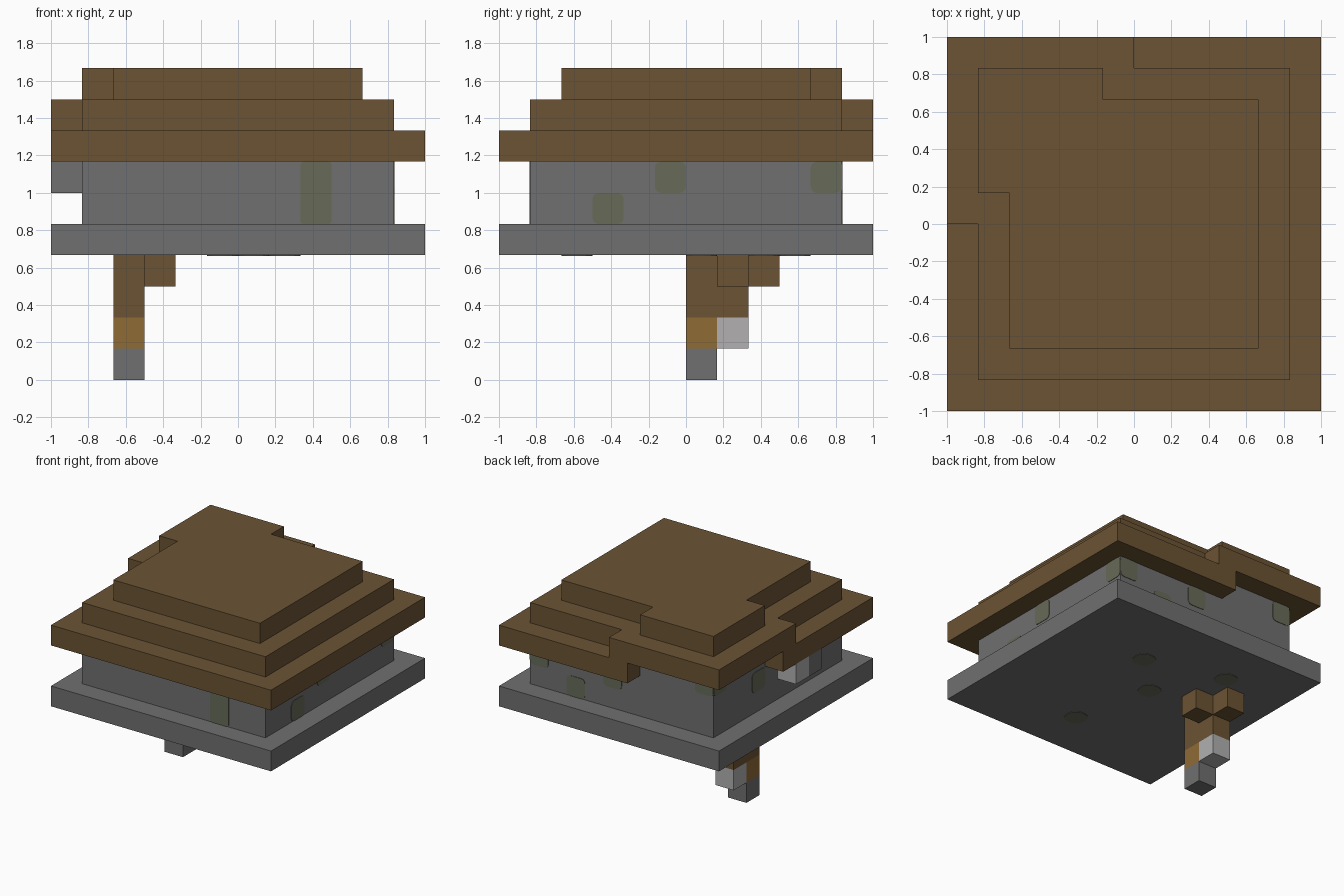
import bpy
import bmesh
from math import cos, sin, pi
from mathutils import Vector

U = 1 / 6  # one block

cube = bpy.data.objects.get("Cube")
if cube:
    bpy.data.objects.remove(cube, do_unlink=True)


def material(name, r, g, b):
    m = bpy.data.materials.new(name)
    m.use_nodes = True
    m.diffuse_color = (r, g, b, 1)
    m.node_tree.nodes["Principled BSDF"].inputs["Base Color"].default_value = (r, g, b, 1)
    return m


WOOD = material("brown wood", 0.147, 0.087, 0.034)
STONE = material("grey stone", 0.162, 0.162, 0.162)
MOSS = material("moss green", 0.135, 0.147, 0.097)
GOLD = material("golden wood", 0.275, 0.147, 0.036)
PALE = material("pale grey", 0.445, 0.434, 0.434)


def solid(name, base, depth, mat):
    """Extrude a planar outline along a vector."""
    bm = bmesh.new()
    face = bm.faces.new([bm.verts.new(p) for p in base])
    new = bmesh.ops.extrude_face_region(bm, geom=[face], use_keep_orig=True)["geom"]
    bmesh.ops.translate(bm, vec=depth, verts=[v for v in new if isinstance(v, bmesh.types.BMVert)])
    bmesh.ops.recalc_face_normals(bm, faces=bm.faces)
    mesh = bpy.data.meshes.new(name)
    bm.to_mesh(mesh)
    bm.free()
    mesh.materials.append(mat)
    obj = bpy.data.objects.new(name, mesh)
    bpy.context.collection.objects.link(obj)
    return obj


def layer(name, outline, z0, z1, mat):
    base = [Vector((x, y, z0)) * U for x, y in outline]
    return solid(name, base, Vector((0, 0, (z1 - z0) * U)), mat)


def rect(x0, y0, x1, y1):
    return [(x0, y0), (x1, y0), (x1, y1), (x0, y1)]


def patch(name, centre, normal, height=1, radius=0.3):
    """Thin rounded plate lying on a surface, in block units."""
    n = Vector(normal)
    side = Vector((0, 1, 0)) if n.x else Vector((1, 0, 0))
    up = n.cross(side)
    # up runs along z on walls and along y on the underside
    w, h = 0.5 - radius, height / 2 - radius
    base = []
    for q, (a, b) in enumerate([(1, 1), (-1, 1), (-1, -1), (1, -1)]):
        for k in range(4):
            t = (q + k / 3) * pi / 2
            base.append((Vector(centre) + side * (a * w + radius * cos(t))
                         + up * (b * h + radius * sin(t))) * U)
    solid(name, base, n * 0.004, MOSS)


# Floor slab and walls, with the raised back corner
layer("floor_slab", rect(-6, -6, 6, 6), 4, 5, STONE)
layer("walls", rect(-5, -5, 5, 5), 5, 7, STONE)
layer("raised_wall_corner", [(-1, 4), (-1, 5), (-5, 5), (-5, 1), (-4, 1), (-4, 4)], 7, 8, STONE)

# Stepped roof, lifted one block at the back corner
layer("roof_eave", [(-6, -6), (6, -6), (6, 6), (-1, 6), (-1, 4), (-4, 4), (-4, 1), (-6, 1)], 7, 8, WOOD)
layer("roof_middle", [(-5, -5), (5, -5), (5, 5), (0, 5), (0, 6), (-6, 6), (-6, 0), (-5, 0)], 8, 9, WOOD)
layer("roof_top", [(-4, -4), (4, -4), (4, 4), (-1, 4), (-1, 5), (-5, 5), (-5, 1), (-4, 1)], 9, 10, WOOD)

# Small bracket on the side wall
layer("bracket_stone", rect(-6, -2, -5, -1), 6, 7, STONE)
layer("bracket_lamp", rect(-6, -1, -5, 0), 6, 7, PALE)

# Hanging post under the floor
layer("post_foot", rect(-4, 0, -3, 1), 0, 1, STONE)
layer("post_band", rect(-4, 0, -3, 1), 1, 2, GOLD)
layer("post_lamp", rect(-4, 1, -3, 2), 1, 2, PALE)
layer("post_beam", rect(-4, 0, -3, 2), 2, 3, WOOD)
layer("post_head", [(-4, 0), (-3, 0), (-3, 1), (-2, 1), (-2, 2), (-3, 2), (-3, 3), (-4, 3)], 3, 4, WOOD)

# Moss on the walls
patch("moss_front", (2.5, -5, 6), (0, -1, 0), height=2, radius=0.1)
for y, z in [(-2.5, 5.5), (-0.5, 6.5), (4.5, 6.5)]:
    patch("moss_left", (5, y, z), (1, 0, 0), radius=0.2)
for x, z in [(4.5, 6.5), (2.5, 5.5), (0.5, 6.5), (-4.5, 7.5)]:
    patch("moss_back", (x, 5, z), (0, 1, 0), radius=0.2)
for y, z in [(1.5, 6.5), (4.5, 7.5)]:
    patch("moss_right", (-5, y, z), (-1, 0, 0), radius=0.2)

# Moss on the underside
for x, y in [(1.5, 2.5), (-0.5, 0.5), (-2.5, 3.5), (0.5, -3.5)]:
    patch("moss_under", (x, y, 4), (0, 0, -1), radius=0.4)
